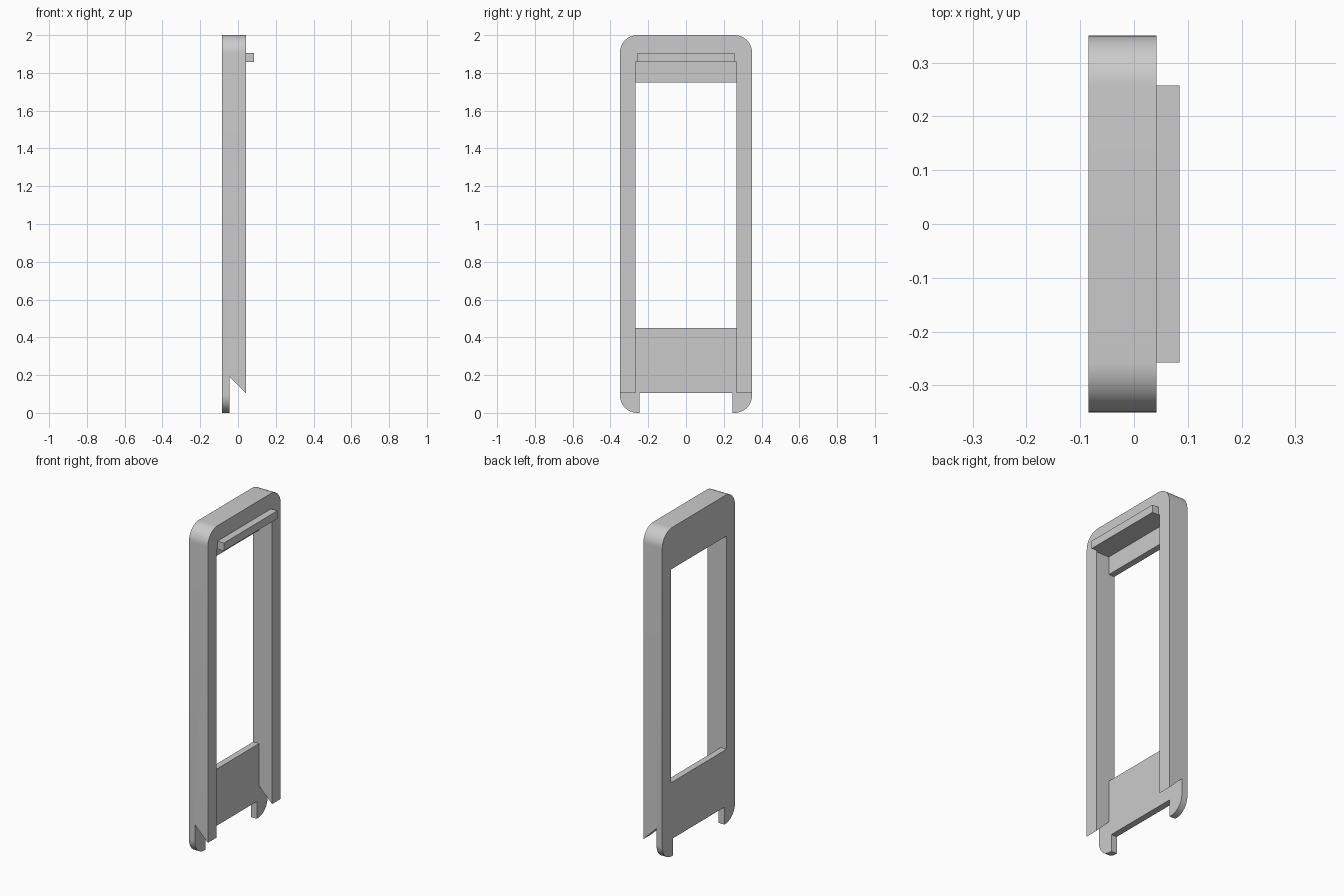
import bpy, bmesh
from math import cos, sin, pi
from mathutils import Vector

cube = bpy.data.objects.get("Cube")
if cube:
    bpy.data.objects.remove(cube, do_unlink=True)

# Single grey finish
grey = bpy.data.materials.new("light grey")
grey.use_nodes = True
grey.diffuse_color = (0.6, 0.6, 0.6, 1)
grey.node_tree.nodes["Principled BSDF"].inputs["Base Color"].default_value = (0.6, 0.6, 0.6, 1)

# Main dimensions
BACK, STEP, FACE, LIP = -0.085, -0.046, 0.042, 0.085
HALF, INNER, HEIGHT, RADIUS = 0.35, 0.268, 2.0, 0.093


def prism(name, points, offset):
    """Extrude a closed loop of 3D points along an offset."""
    bm = bmesh.new()
    face = bm.faces.new([bm.verts.new(p) for p in points])
    new = bmesh.ops.extrude_face_region(bm, geom=[face])["geom"]
    verts = [v for v in new if isinstance(v, bmesh.types.BMVert)]
    bmesh.ops.translate(bm, verts=verts, vec=Vector(offset))
    bmesh.ops.recalc_face_normals(bm, faces=bm.faces)
    mesh = bpy.data.meshes.new(name)
    bm.to_mesh(mesh)
    bm.free()
    mesh.materials.append(grey)
    obj = bpy.data.objects.new(name, mesh)
    bpy.context.collection.objects.link(obj)
    return obj


def block(name, x0, x1, half_y, z0, z1):
    loop = [(x0, -half_y, z0), (x0, half_y, z0), (x0, half_y, z1), (x0, -half_y, z1)]
    return prism(name, loop, (x1 - x0, 0, 0))


def cut(target, cutter):
    cutter.hide_render = True
    mod = target.modifiers.new("cut", "BOOLEAN")
    mod.operation, mod.solver, mod.object = "DIFFERENCE", "EXACT", cutter
    bpy.context.view_layer.objects.active = target
    bpy.ops.object.modifier_apply(modifier=mod.name)
    bpy.data.objects.remove(cutter, do_unlink=True)


# Rounded slab for the frame
outline = []
corners = [(1, 1), (-1, 1), (-1, 0), (1, 0)]
for quarter, (side, top) in enumerate(corners):
    cy = side * (HALF - RADIUS)
    cz = HEIGHT - RADIUS if top else RADIUS
    for i in range(13):
        a = (quarter + i / 12) * pi / 2
        outline.append((BACK, cy + RADIUS * cos(a), cz + RADIUS * sin(a)))
frame = prism("frame", outline, (FACE - BACK, 0, 0))

# Recess behind the rim, window, and gap between the feet
cut(frame, block("recess_cutter", STEP, 0.2, INNER, -0.2, 1.858))
cut(frame, block("window_cutter", -0.2, 0.2, INNER, 0.45, 1.748))
cut(frame, block("foot_gap_cutter", -0.2, 0.2, 0.247, -0.2, 0.105))

# Slanted lower ends of the side rails
slant = [(STEP, -0.5, -0.2), (STEP, -0.5, 0.193), (0.142, -0.5, 0.005), (0.142, -0.5, -0.2)]
cut(frame, prism("slant_cutter", slant, (0, 1, 0)))

# Ledge along the top bar
block("top_ledge", FACE, LIP, 0.257, 1.858, 1.906)

# Smooth rounded corners, sharp edges elsewhere
bpy.ops.object.select_all(action="DESELECT")
frame.select_set(True)
bpy.context.view_layer.objects.active = frame
bpy.ops.object.shade_smooth_by_angle(angle=pi / 6)
